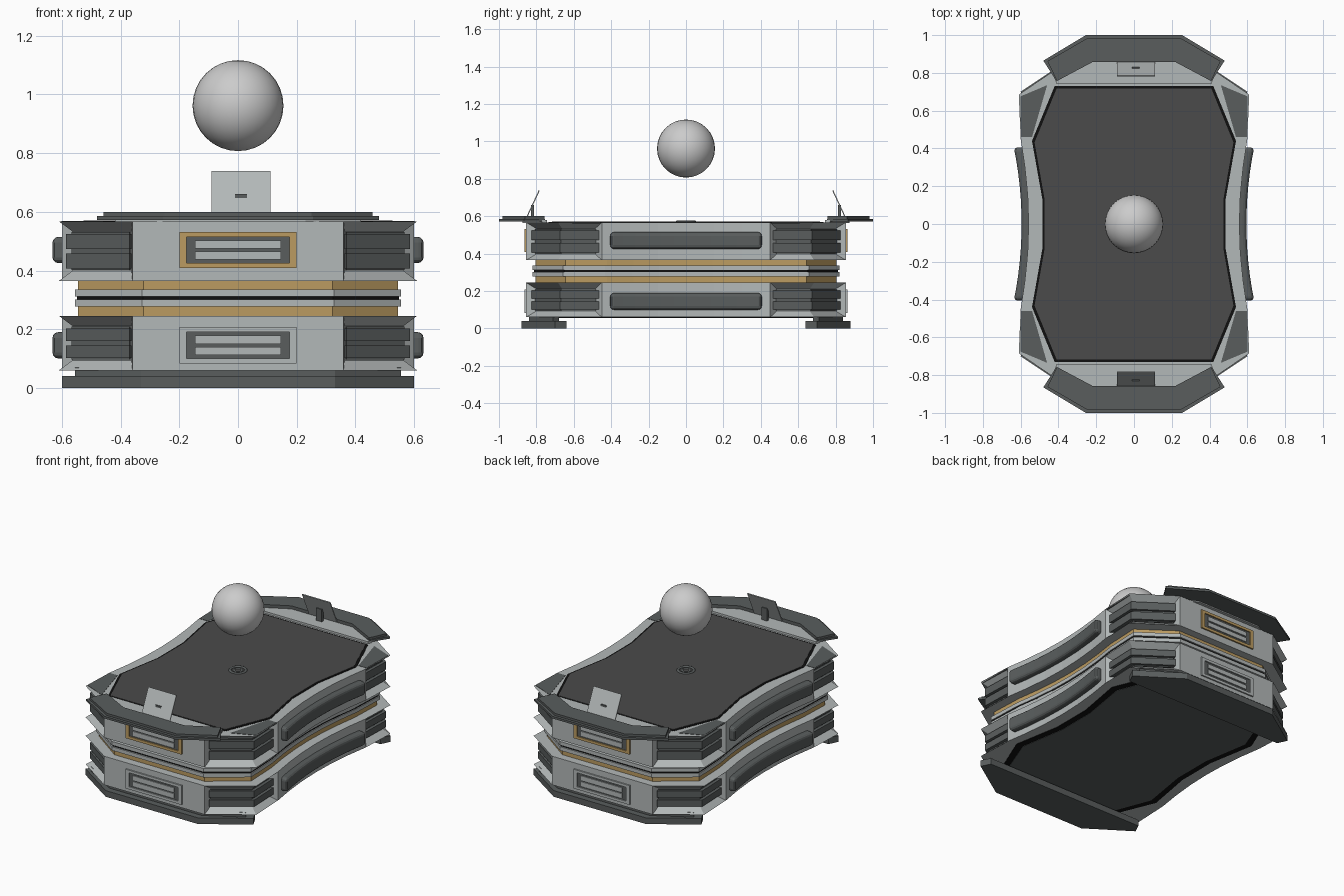
import bpy, bmesh, math
from mathutils import Matrix

if "Cube" in bpy.data.objects:
    bpy.data.objects.remove(bpy.data.objects["Cube"])


def mat(name, c):
    m = bpy.data.materials.new(name)
    m.diffuse_color = (*c, 1)
    m.use_nodes = True
    m.node_tree.nodes["Principled BSDF"].inputs["Base Color"].default_value = m.diffuse_color
    return m


DARK = mat("dark_grey", (0.10, 0.11, 0.11))
PANEL = mat("panel_grey", (0.07, 0.07, 0.07))
BLACK = mat("black", (0.005, 0.005, 0.005))
LIGHT = mat("light_grey", (0.45, 0.48, 0.48))
GOLD = mat("gold", (0.50, 0.33, 0.12))


def finish(name, bm, m=None):
    bmesh.ops.recalc_face_normals(bm, faces=bm.faces[:])
    me = bpy.data.meshes.new(name)
    bm.to_mesh(me)
    bm.free()
    ob = bpy.data.objects.new(name, me)
    bpy.context.collection.objects.link(ob)
    if m:
        me.materials.append(m)
    return ob


def add_prism(bm, pts, z0, z1):
    lo = [bm.verts.new((x, y, z0)) for x, y in pts]
    hi = [bm.verts.new((x, y, z1)) for x, y in pts]
    n = len(pts)
    bm.faces.new(lo[::-1])
    bm.faces.new(hi)
    return [bm.faces.new((lo[i], lo[(i + 1) % n], hi[(i + 1) % n], hi[i])) for i in range(n)]


def prisms(name, polys, z0, z1, m=None):
    bm = bmesh.new()
    for p in polys:
        add_prism(bm, p, z0, z1)
    return finish(name, bm, m)


def flips(pts, both=True):
    """Copies of a polygon mirrored across y, and across x too if both."""
    return [[(x * sx, y * sy) for x, y in pts]
            for sx in ((1, -1) if both else (1,)) for sy in (1, -1)]


def symmetric(half):
    """Left-right symmetric polygon from its right half."""
    return half + [(-x, y) for x, y in reversed(half)]


def boxes(name, items, m=None):
    """Boxes as (x0,x1,y0,y1,z0,z1), repeated at the other end."""
    bm = bmesh.new()
    for x0, x1, y0, y1, z0, z1 in items:
        for s in (1, -1):
            add_prism(bm, [(x0, s * y0), (x1, s * y0), (x1, s * y1), (x0, s * y1)], z0, z1)
    return finish(name, bm, m)


def scaled(pts, sx, sy):
    return [(x * sx, y * sy) for x, y in pts]


# Waisted plan outline shared by the body layers
front = [(0.36, -0.855), (0.61, -0.685), (0.60, -0.45)]
waist = [(0.558 + 0.042 * (y / 0.44) ** 2, y) for y in (-0.3, -0.15, 0, 0.15, 0.3)]
outline = symmetric(front + waist + [(x, -y) for x, y in reversed(front)])


# Upper and lower body slabs with recessed vents wrapping each corner
def slab(name, z0, z1):
    bm = bmesh.new()
    side = add_prism(bm, outline, z0, z1)
    bmesh.ops.recalc_face_normals(bm, faces=bm.faces[:])
    bmesh.ops.inset_region(bm, faces=[side[i] for i in (0, 1, 8, 9, 11, 12, 19, 20)],
                           thickness=0.034, depth=-0.045, use_even_offset=True)
    return finish(name, bm, LIGHT)


slat = [(0.37, 0.825), (0.587, 0.674), (0.58, 0.46), (0.545, 0.46), (0.55, 0.655), (0.36, 0.79)]
backing = [(0.37, 0.807), (0.567, 0.668), (0.56, 0.46), (0.53, 0.46), (0.53, 0.64), (0.36, 0.77)]
ys = [-0.405 + 0.81 * i / 12 for i in range(13)]
pad = [(0.595 + 0.04 * (y / 0.4) ** 2, y) for y in ys]
pad = pad + [(x - 0.06, y) for x, y in reversed(pad)]

for tag, z0, z1, zc, frame_mat in (("lower", 0.06, 0.245, 0.145, LIGHT),
                                   ("upper", 0.365, 0.567, 0.47, GOLD)):
    slab(tag + "_body", z0, z1)
    # Corner vent slats
    mid = (z0 + z1) / 2
    h = (z1 - z0) / 2 - 0.036
    prisms(tag + "_vent_backing", flips(backing), mid - h, mid + h, DARK)
    prisms(tag + "_vent_slats_bottom", flips(slat), mid - h + 0.006, mid - 0.008, DARK)
    prisms(tag + "_vent_slats_top", flips(slat), mid + 0.008, mid + h - 0.006, DARK)
    # Long curved side pads
    bm = bmesh.new()
    for s in (1, -1):
        add_prism(bm, [(x * s, y) for x, y in pad], zc - 0.045, zc + 0.045)
    ob = finish(tag + "_side_pads", bm, DARK)
    bev = ob.modifiers.new("round", 'BEVEL')
    bev.width, bev.segments, bev.limit_method = 0.02, 3, 'ANGLE'
    bev.angle_limit = math.radians(40)
    # Framed grille on each end
    a, b = 0.2, 0.062
    c, d = 0.175, 0.045
    boxes(tag + "_grille_frame", [(-a, a, 0.84, 0.864, zc + d, zc + b), (-a, a, 0.84, 0.864, zc - b, zc - d),
                                  (-a, -c, 0.84, 0.864, zc - d, zc + d), (c, a, 0.84, 0.864, zc - d, zc + d)],
          frame_mat)
    boxes(tag + "_grille_back", [(-c, c, 0.84, 0.857, zc - d, zc + d)], DARK)
    boxes(tag + "_grille_bars", [(-0.147, 0.147, 0.84, 0.863, zc - 0.033, zc - 0.005),
                                 (-0.147, 0.147, 0.84, 0.863, zc + 0.005, zc + 0.033)], LIGHT)

# Gold core and banding between the slabs
prisms("gold_core", [scaled(outline, 0.893, 0.94)], 0.24, 0.37, GOLD)
prisms("lower_band", [scaled(outline, 0.91, 0.96)], 0.278, 0.302, LIGHT)
prisms("upper_band", [scaled(outline, 0.91, 0.96)], 0.312, 0.336, LIGHT)
prisms("band_gap", [scaled(outline, 0.9, 0.95)], 0.30, 0.314, BLACK)

# Table top and underside panels with black seams
top = symmetric([(0.42, -0.73), (0.54, -0.44), (0.485, -0.13), (0.485, 0.13), (0.54, 0.44), (0.42, 0.73)])
prisms("top_seam", [top], 0.56, 0.569, BLACK)
prisms("top_panel", [scaled(top, 0.975, 0.983)], 0.56, 0.571, PANEL)
prisms("bottom_seam", [top], 0.057, 0.065, BLACK)
prisms("bottom_panel", [scaled(top, 0.92, 0.985)], 0.055, 0.065, DARK)
prisms("top_corner_inlays", flips([(0.598, 0.46), (0.602, 0.675), (0.46, 0.735), (0.54, 0.46)]), 0.56, 0.569, DARK)

# Feet
prisms("foot_blocks", flips(symmetric([(0.53, 0.68), (0.555, 0.71), (0.33, 0.84)]), False), 0.035, 0.07, DARK)
prisms("foot_plates", flips(symmetric([(0.57, 0.64), (0.60, 0.70), (0.33, 0.88)]), False), 0, 0.04, DARK)

# Control consoles overhanging both ends
prisms("console_tray", flips(symmetric([(0.41, 0.742), (0.42, 0.77), (0.23, 0.875)]), False), 0.565, 0.58, LIGHT)
prisms("console_base", flips(symmetric([(0.22, 0.86), (0.41, 0.755), (0.48, 0.865), (0.255, 1.0)]), False),
       0.572, 0.586, DARK)
prisms("console_top", flips(symmetric([(0.218, 0.858), (0.408, 0.757), (0.458, 0.862), (0.25, 0.982)]), False),
       0.58, 0.6, DARK)

# Tilted screens and their brackets
bm = bmesh.new()
for s in (1, -1):
    bmesh.ops.create_cube(bm, size=1, matrix=Matrix.Translation((0.01, s * 0.82, 0.662))
                          @ Matrix.Rotation(s * 0.435, 4, 'X') @ Matrix.Diagonal((0.2, 0.006, 0.168, 1)))
finish("screens", bm, LIGHT)
boxes("screen_brackets", [(-0.01, 0.03, 0.812, 0.83, 0.575, 0.66)], DARK)

# Projector rings in the table top
for name, r, t in (("projector_outer_ring", 0.047, 0.009), ("projector_inner_ring", 0.024, 0.007)):
    bpy.ops.mesh.primitive_torus_add(major_radius=r, minor_radius=t, major_segments=32, minor_segments=8,
                                     location=(0, 0, 0.569))
    bpy.context.object.name = name
    bpy.context.object.data.materials.append(DARK)
    bpy.ops.object.shade_smooth()

# Floating projected globe
bpy.ops.mesh.primitive_uv_sphere_add(segments=32, ring_count=16, radius=0.155, location=(0, 0, 0.962))
bpy.context.object.name = "floating_globe"
bpy.ops.object.shade_smooth()
